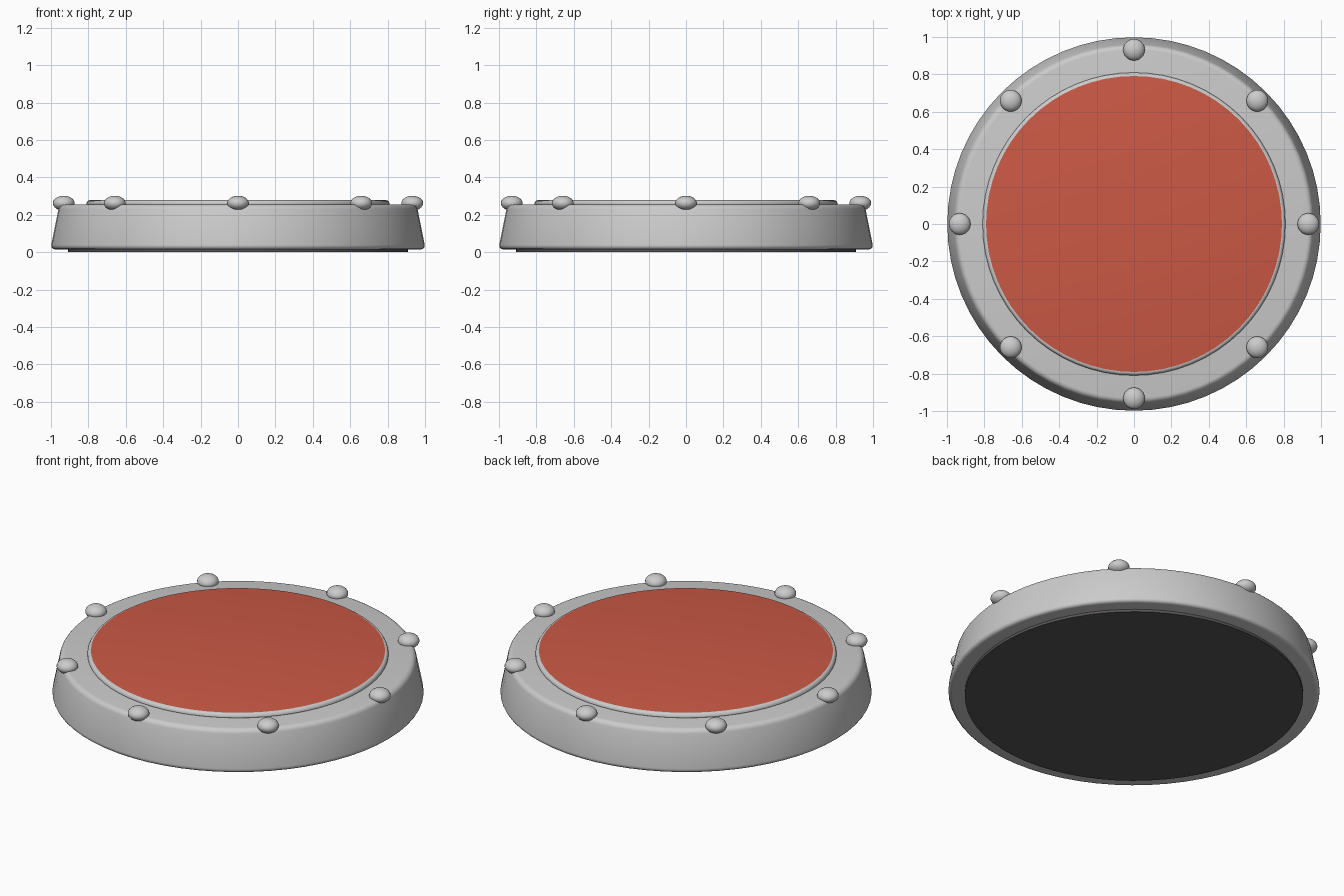
import bpy, math

cube = bpy.data.objects.get("Cube")
if cube:
    bpy.data.objects.remove(cube, do_unlink=True)


def material(name, color):
    m = bpy.data.materials.new(name)
    m.use_nodes = True
    m.diffuse_color = (*color, 1)
    m.node_tree.nodes["Principled BSDF"].inputs["Base Color"].default_value = (*color, 1)
    return m


METAL = material("light grey metal", (0.6, 0.6, 0.6))
RED = material("red panel", (0.6, 0.1, 0.06))
RUBBER = material("dark rubber", (0.1, 0.09, 0.095))


def smooth(obj):
    bpy.ops.object.select_all(action="DESELECT")
    obj.select_set(True)
    bpy.context.view_layer.objects.active = obj
    bpy.ops.object.shade_smooth_by_angle(angle=math.radians(40))


def disc(name, r_bottom, r_top, z0, z1, mat, bevel=0.0):
    """Tapered disc with rounded rims."""
    bpy.ops.mesh.primitive_cone_add(vertices=64, radius1=r_bottom, radius2=r_top,
                                    depth=z1 - z0, location=(0, 0, (z0 + z1) / 2))
    obj = bpy.context.object
    obj.name = name
    obj.data.materials.append(mat)
    if bevel:
        mod = obj.modifiers.new("rounded rim", "BEVEL")
        mod.width = bevel
        mod.segments = 4
        mod.limit_method = "ANGLE"
        mod.angle_limit = math.radians(40)
        bpy.ops.object.modifier_apply(modifier=mod.name)
    smooth(obj)
    return obj


# Rubber foot, tapered housing and raised centre plate
disc("rubber_foot", 0.91, 0.91, 0, 0.03, RUBBER)
disc("housing", 1.003, 0.955, 0.015, 0.255, METAL, 0.025)
plate = disc("centre_plate", 0.81, 0.81, 0.24, 0.278, METAL, 0.022)

# Red panel on the flat top of the plate
plate.data.materials.append(RED)
for face in plate.data.polygons:
    if face.normal.z > 0.99 and len(face.vertices) > 4:
        face.material_index = 1

# Ring of flattened studs
for i in range(8):
    a = math.tau * i / 8
    bpy.ops.mesh.primitive_uv_sphere_add(
        segments=24, ring_count=16, radius=0.058,
        location=(0.932 * math.cos(a), 0.932 * math.sin(a), 0.262))
    stud = bpy.context.object
    stud.name = f"stud_{i + 1}"
    stud.scale.z = 0.68
    stud.data.materials.append(METAL)
    smooth(stud)
